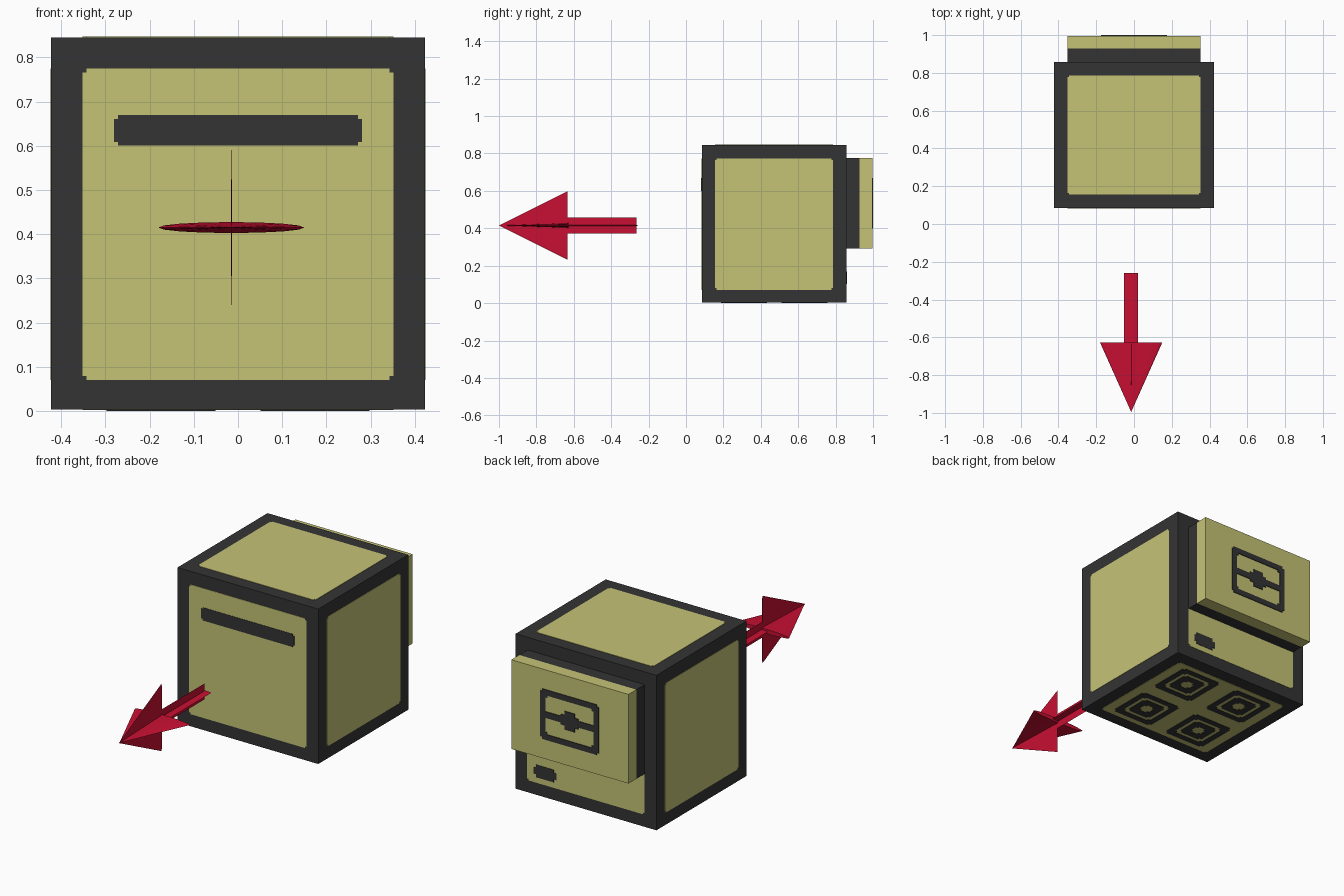
import bpy, bmesh, math
from mathutils import Vector, Matrix

if "Cube" in bpy.data.objects:
    bpy.data.objects.remove(bpy.data.objects["Cube"])


def material(name, rgb):
    m = bpy.data.materials.new(name)
    m.diffuse_color = (*rgb, 1)
    m.use_nodes = True
    m.node_tree.nodes["Principled BSDF"].inputs["Base Color"].default_value = m.diffuse_color
    return m


DARK = material("charcoal", (0.034, 0.034, 0.034))
KHAKI = material("khaki", (0.558, 0.546, 0.181))
RED = material("crimson", (0.58, 0.005, 0.032))
U = 0.0704   # frame width, the model's basic unit
T = 0.002    # thickness of one painted layer


def finish(name, bm, mat):
    bmesh.ops.recalc_face_normals(bm, faces=bm.faces)
    me = bpy.data.meshes.new(name)
    bm.to_mesh(me)
    bm.free()
    me.materials.append(mat)
    ob = bpy.data.objects.new(name, me)
    bpy.context.collection.objects.link(ob)
    return ob


def box(name, lo, hi, mat):
    bm = bmesh.new()
    lo, hi = Vector(lo), Vector(hi)
    size = hi - lo
    bmesh.ops.create_cube(bm, size=1, matrix=Matrix.Translation((lo + hi) / 2) @ Matrix.Diagonal((*size, 1)))
    return finish(name, bm, mat)


def notched(w, h, k):
    """Rectangle outline with small square steps cut from its corners."""
    w, h = w / 2, h / 2
    pts = []
    for sx, sy, flip in ((1, 1, 0), (-1, 1, 1), (-1, -1, 0), (1, -1, 1)):
        c = [(sx * w, sy * (h - k)), (sx * (w - k), sy * (h - k)), (sx * (w - k), sy * h)]
        pts += c[::-1] if flip else c
    return pts


# side name: origin on the body, and the two in-plane directions
Y0, Y1, H, W, B = 0.085, 0.857, 0.845, 0.4225, 2 * T
YC = (Y0 + Y1) / 2
SIDES = {
    "front": ((0, Y0, 0), (1, 0, 0), (0, 0, 1)),
    "back": ((0, Y1, 0), (-1, 0, 0), (0, 0, 1)),
    "right": ((W, YC, 0), (0, 1, 0), (0, 0, 1)),
    "left": ((-W, YC, 0), (0, -1, 0), (0, 0, 1)),
    "top": ((0, YC, H), (1, 0, 0), (0, 1, 0)),
    "bottom": ((0, YC, B), (1, 0, 0), (0, -1, 0)),
    "tablet": ((0, 1 - 2 * T, 0), (-1, 0, 0), (0, 0, 1)),
}


def plate(name, side, a, b, w, h, mat, layer=1, k=0.009, hole=None):
    """Thin notched plate (or ring) lying on one side of the body."""
    o, u, v = (Vector(t) for t in SIDES[side])
    n = u.cross(v)
    bm = bmesh.new()

    def loop(pts, z):
        return [bm.verts.new(o + u * (a + p) + v * (b + q) + n * z) for p, q in pts]

    def bridge(p, q):
        for i in range(len(p)):
            j = (i + 1) % len(p)
            bm.faces.new((p[i], p[j], q[j], q[i]))

    outer = notched(w, h, k)
    lo, hi = loop(outer, 0), loop(outer, T * layer)
    bridge(lo, hi)
    if hole:
        inner = notched(*hole, k)
        lo2, hi2 = loop(inner, 0), loop(inner, T * layer)
        bridge(lo2, hi2)
        bridge(hi, hi2)
        bridge(lo, lo2)
    else:
        bm.faces.new(lo)
        bm.faces.new(hi)
    return finish(name, bm, mat)


# body block with a light panel on every side
box("body", (-W, Y0, B), (W, Y1, H), DARK)
depth = Y1 - Y0 - 2 * U
for s in ("front", "back", "right", "left"):
    wide = 10 * U if s in ("front", "back") else depth
    plate(s + "_panel", s, 0, H / 2, wide, 10 * U, KHAKI)
for s in ("top", "bottom"):
    plate(s + "_panel", s, 0, 0, 10 * U, depth, KHAKI)

# front slot and back button
plate("front_slot", "front", 0, 0.635, 0.56, 0.07, DARK, 2)
plate("back_button", "back", -0.245, 0.135, 0.138, 0.068, DARK, 2, 0.016)

# four foot pads underneath, each two nested rings
for i, px in enumerate((-0.174, 0.174)):
    for j, py in enumerate((-0.162, 0.162)):
        tag = f"_{i}{j}"
        plate("pad_outer_ring" + tag, "bottom", px, py, 0.246, 0.246, DARK, 2, 0.013, (0.18, 0.18))
        plate("pad_inner_ring" + tag, "bottom", px, py, 0.14, 0.14, DARK, 2, 0.013, (0.065, 0.065))

# tablet on the back: dark neck and light slab
Z0, Z1, ZC = 0.292, 0.776, 0.534
box("tablet_neck", (-5 * U, Y1 - 0.01, Z0), (5 * U, 0.928, Z1), DARK)
box("tablet_slab", (-5 * U, 0.928, Z0), (5 * U, 1 - 2 * T, Z1), KHAKI)

# latch marking on the slab: ring, two bars and a hub
plate("latch_ring", "tablet", 0, ZC, 0.352, 0.272, DARK, 2, 0.012, (0.29, 0.212))
for i, s in enumerate((-1, 1)):
    plate(f"latch_bar_{i}", "tablet", s * 0.097, ZC, 0.104, 0.034, DARK, 2, 0.004)
plate("latch_hub", "tablet", 0, ZC, 0.104, 0.1, DARK, 2, 0.022)


# direction arrow: two crossed, squashed arrows
def arrow(name, sx, sz, base, tip, neck, radius, shaft):
    bm = bmesh.new()
    turn = Matrix.Translation((-0.015, 0, 0.415)) @ Matrix.Diagonal((sx, 1, sz, 1))

    def cone(r1, r2, y1, y2):
        m = turn @ Matrix.Translation((0, (y1 + y2) / 2, 0)) @ Matrix.Rotation(math.pi / 2, 4, "X")
        bmesh.ops.create_cone(bm, cap_ends=True, segments=16, radius1=r1, radius2=r2, depth=abs(y2 - y1), matrix=m)

    cone(radius, 0, neck, tip)
    cone(shaft, shaft, base, neck)
    return finish(name, bm, RED)


arrow("arrow_flat", 1, 0.075, -0.26, -0.995, -0.627, 0.165, 0.037)
arrow("arrow_upright", 0.006, 1, -0.265, -1.0, -0.633, 0.184, 0.043)
